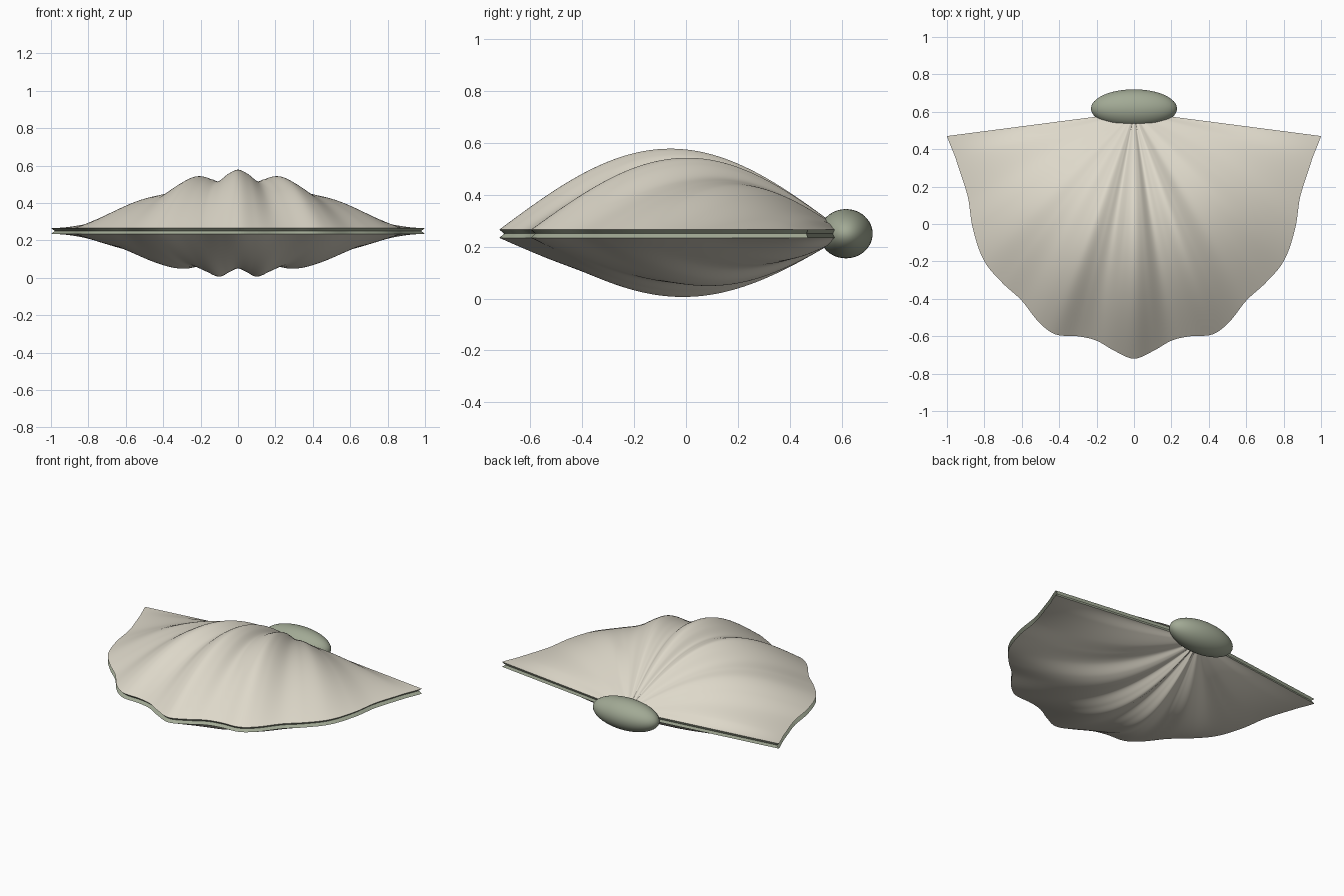
import bpy, math

if "Cube" in bpy.data.objects:
    bpy.data.objects.remove(bpy.data.objects["Cube"])

# Angle from straight ahead (degrees), outline radius, upper bulge, lower bulge
KNOTS = [
    (0, 1.320, .312, .185), (4.5, 1.284, .290, .205), (9.3, 1.240, .250, .228),
    (14, 1.237, .262, .205), (19.4, 1.262, .277, .175), (23.7, 1.240, .255, .178),
    (30.7, 1.175, .205, .185), (37.3, 1.155, .185, .165), (45, 1.131, .168, .120),
    (53.8, 1.066, .125, .100), (63.2, .997, .080, .080), (74.7, .985, .040, .038),
    (82.6, 1.008, 0, 0)]
AMAX, APEX_Y, Z_UP, Z_LOW = 82.6, 0.60, 0.266, 0.234
NA, NR = 240, 60


def curve(angle, col):
    """Smooth curve through one column of the knots, mirrored about zero."""
    a = min(abs(angle), AMAX)
    pts = [(-KNOTS[1][0], KNOTS[1][col])] + [(k[0], k[col]) for k in KNOTS]
    pts.append((AMAX + 8, 2 * pts[-1][1] - pts[-2][1] if col == 1 else 0))
    for i in range(1, len(pts) - 2):
        p0, p1, p2, p3 = pts[i - 1:i + 3]
        if a <= p2[0]:
            break
    h = p2[0] - p1[0]
    s = (a - p1[0]) / h
    m1 = (p2[1] - p0[1]) / (p2[0] - p0[0]) * h
    m2 = (p3[1] - p1[1]) / (p3[0] - p1[0]) * h
    return ((2*s**3 - 3*s*s + 1) * p1[1] + (s**3 - 2*s*s + s) * m1
            + (3*s*s - 2*s**3) * p2[1] + (s**3 - s*s) * m2)


def material(name, rgb):
    m = bpy.data.materials.new(name)
    m.diffuse_color = (*rgb, 1)
    m.use_nodes = True
    m.node_tree.nodes["Principled BSDF"].inputs["Base Color"].default_value = m.diffuse_color
    return m


def make(name, verts, faces, mat):
    me = bpy.data.meshes.new(name)
    me.from_pydata(verts, [], faces)
    me.materials.append(mat)
    ob = bpy.data.objects.new(name, me)
    bpy.context.collection.objects.link(ob)
    me.shade_smooth()
    return ob


cream = material("shell cream", (.73, .69, .59))
green = material("sage green", (.36, .40, .30))


def plan(i, t):
    a = -AMAX + 2 * AMAX * i / NA
    r = curve(a, 1) * t
    return a, r * math.sin(math.radians(a)), APEX_Y - r * math.cos(math.radians(a))


def valve(name, col, base, sign):
    verts, faces = [], []
    for i in range(NA + 1):
        for j in range(NR + 1):
            t = .01 + .99 * j / NR
            a, x, y = plan(i, t)
            verts.append((x, y, base + sign * curve(a, col) * math.sin(math.pi * t)))
    for i in range(NA):
        for j in range(NR):
            k = i * (NR + 1) + j
            f = (k, k + 1, k + NR + 2, k + NR + 1)
            faces.append(f if sign > 0 else f[::-1])
    return make(name, verts, faces, cream)


# Two ribbed valves
valve("upper_valve", 2, Z_UP, 1)
valve("lower_valve", 3, Z_LOW, -1)

# Green lining in a shallow groove between the valve edges
path = [plan(0, .01 + .99 * j / NR)[1:] for j in range(NR)]
path += [plan(i, 1)[1:] for i in range(NA + 1)]
path += [plan(NA, .01 + .99 * j / NR)[1:] for j in range(NR - 1, -1, -1)]
verts, faces = [], []
n = len(path)
for x, y in path:
    verts += [(x, y, Z_UP), (x * .98, .2 + (y - .2) * .98, .25), (x, y, Z_LOW)]
for k in range(n):
    a, b = 3 * k, 3 * ((k + 1) % n)
    faces += [(a, a + 1, b + 1, b), (a + 1, a + 2, b + 2, b + 1)]
lining = make("rim_lining", verts, faces, green)
for p in lining.data.polygons:
    p.use_smooth = False

# Oval hinge knob at the back
bpy.ops.mesh.primitive_uv_sphere_add(segments=48, ring_count=24, radius=1,
                                     location=(0, .617, .25))
hinge = bpy.context.object
hinge.name = "hinge"
hinge.scale = (.23, .103, .095)
bpy.ops.object.transform_apply(location=False, rotation=False, scale=True)
hinge.data.materials.append(green)
bpy.ops.object.shade_smooth_by_angle(angle=math.radians(40))
